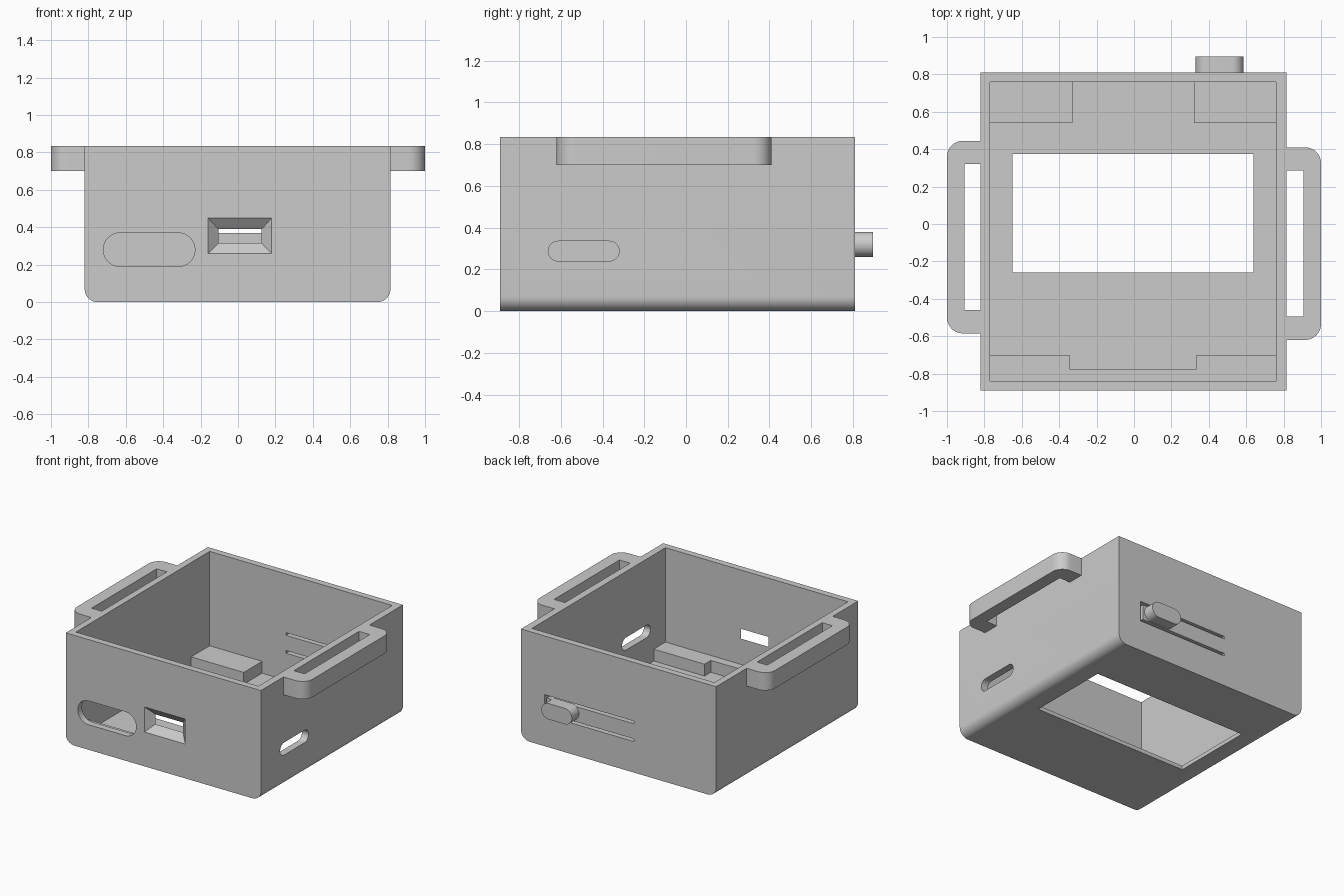
import bpy
import bmesh
import math
from mathutils import Vector

cube = bpy.data.objects.get("Cube")
if cube:
    bpy.data.objects.remove(cube, do_unlink=True)

grey = bpy.data.materials.new("light grey plastic")
grey.use_nodes = True
COLOUR = (0.6, 0.6, 0.6, 1)
grey.diffuse_color = COLOUR
grey.node_tree.nodes["Principled BSDF"].inputs["Base Color"].default_value = COLOUR


def rounded(corners, steps=8):
    """Outline from (u, v, radius) corners, each rounded by an arc."""
    out = []
    for i, (u, v, r) in enumerate(corners):
        p = Vector((u, v))
        if r == 0:
            out.append(p)
            continue
        a = (Vector(corners[i - 1][:2]) - p).normalized()
        b = (Vector(corners[(i + 1) % len(corners)][:2]) - p).normalized()
        centre = p + (a + b) * r          # right-angled corners only
        for k in range(steps + 1):
            t = k / steps * math.pi / 2
            out.append(centre - b * r * math.cos(t) - a * r * math.sin(t))
    return out


def rect(u0, u1, v0, v1, r=0):
    return rounded([(u0, v0, r), (u1, v0, r), (u1, v1, r), (u0, v1, r)])


def stadium(u0, u1, v0, v1):
    return rect(u0, u1, v0, v1, (v1 - v0) * 0.498)


def loft(name, axis, a, b, outline, end=None):
    """Solid between an outline at a and an outline at b along an axis."""
    def place(p, d):
        return {"x": (d, p[0], p[1]), "y": (p[0], d, p[1]), "z": (p[0], p[1], d)}[axis]
    bm = bmesh.new()
    lo = [bm.verts.new(place(p, a)) for p in outline]
    hi = [bm.verts.new(place(p, b)) for p in (end or outline)]
    bm.faces.new(lo)
    bm.faces.new(hi)
    n = len(lo)
    for i in range(n):
        j = (i + 1) % n
        bm.faces.new((lo[i], lo[j], hi[j], hi[i]))
    bmesh.ops.recalc_face_normals(bm, faces=bm.faces)
    mesh = bpy.data.meshes.new(name)
    bm.to_mesh(mesh)
    bm.free()
    mesh.materials.append(grey)
    obj = bpy.data.objects.new(name, mesh)
    bpy.context.collection.objects.link(obj)
    return obj


def select(obj):
    bpy.ops.object.select_all(action="DESELECT")
    obj.select_set(True)
    bpy.context.view_layer.objects.active = obj


def smooth(obj):
    select(obj)
    bpy.ops.object.shade_smooth_by_angle(angle=math.radians(30))


def cut(obj, cutter):
    cutter.hide_render = True
    select(obj)
    mod = obj.modifiers.new("cut", "BOOLEAN")
    mod.operation = "DIFFERENCE"
    mod.solver = "EXACT"
    mod.object = cutter
    bpy.ops.object.modifier_apply(modifier=mod.name)
    bpy.data.objects.remove(cutter, do_unlink=True)


# Main dimensions
LEFT, RIGHT, FRONT, BACK, TOP = -0.82, 0.815, -0.89, 0.81, 0.835
IN_L, IN_R, IN_F, IN_B = -0.77, 0.76, -0.84, 0.76
FLOOR, LEDGE = 0.03, 0.12

# Case body with rounded lower edges
body = loft("case_body", "y", FRONT, BACK, rounded([
    (LEFT, 0, 0.07), (RIGHT, 0, 0.07), (RIGHT, TOP, 0), (LEFT, TOP, 0)]))

# Inner cavity and the floor window
cut(body, loft("cavity", "z", FLOOR, 1, rect(IN_L, IN_R, IN_F, IN_B)))
cut(body, loft("floor_window", "z", -0.1, 0.2, rect(-0.65, 0.64, -0.26, 0.375)))

# Front oblong port and tapered socket opening
cut(body, loft("front_port", "y", -1, -0.8, stadium(-0.72, -0.23, 0.19, 0.37)))
cut(body, loft("front_socket", "y", -0.90, -0.83,
               rect(-0.171, 0.191, 0.249, 0.462), rect(-0.094, 0.116, 0.326, 0.378)))

# Slot in one side wall
cut(body, loft("side_slot", "x", 0.7, 0.9, stadium(-0.66, -0.32, 0.24, 0.335)))

# Thin slits freeing the flexible tongue of the push button
cut(body, loft("tongue_slit", "y", 0.7, 0.9, rounded([
    (-0.13, 0.235, 0), (0.62, 0.235, 0), (0.62, 0.39, 0), (-0.13, 0.39, 0),
    (-0.13, 0.37, 0), (0.6, 0.37, 0), (0.6, 0.255, 0), (-0.13, 0.255, 0)])))
smooth(body)

# Push button
smooth(loft("push_button", "y", BACK - 0.01, 0.895, stadium(0.33, 0.585, 0.26, 0.38)))

# Back corner supports
for side, x0, x1 in (("right", IN_L, -0.33), ("left", 0.32, IN_R)):
    loft("back_support_" + side, "z", FLOOR, LEDGE, rect(x0, x1, 0.54, IN_B))

# Stepped front ledge
loft("front_ledge", "z", FLOOR, LEDGE, rounded([
    (IN_L, IN_F, 0), (IN_R, IN_F, 0), (IN_R, -0.70, 0), (0.335, -0.70, 0),
    (0.335, -0.775, 0), (-0.345, -0.775, 0), (-0.345, -0.70, 0), (IN_L, -0.70, 0)]))

# Strap loops on both sides
for side, wall, s, y0, y1 in (("right", LEFT, -1, -0.585, 0.445),
                              ("left", RIGHT, 1, -0.62, 0.41)):
    inner = wall - s * 0.01
    bar, tip, arm = s * 0.905, s * 1.0, 0.125
    smooth(loft("strap_loop_" + side, "z", 0.70, TOP, rounded([
        (inner, y0, 0), (tip, y0, 0.085), (tip, y1, 0.085), (inner, y1, 0),
        (inner, y1 - arm, 0), (bar, y1 - arm, 0), (bar, y0 + arm, 0), (inner, y0 + arm, 0)])))
